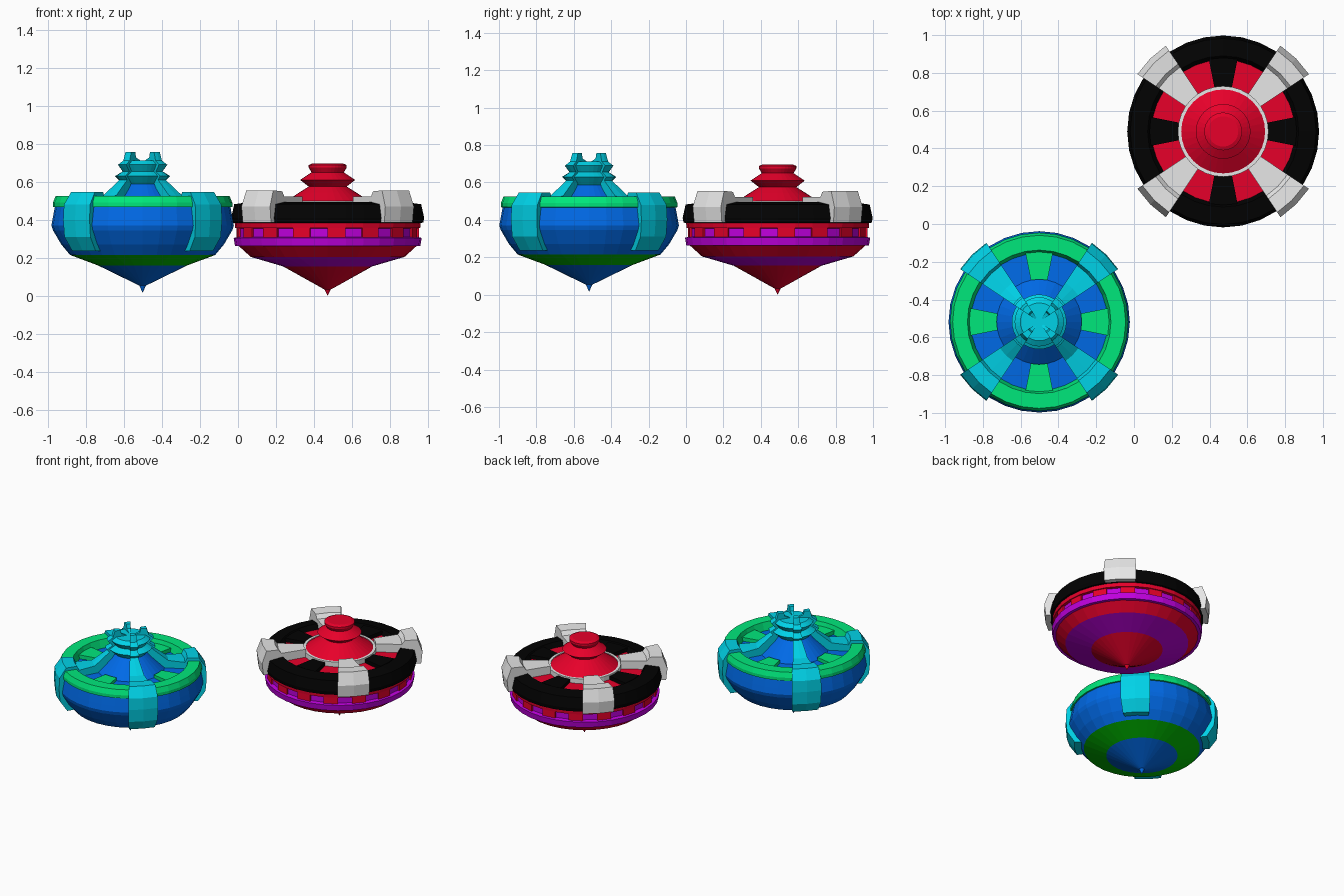
import bpy, bmesh, math

if "Cube" in bpy.data.objects:
    bpy.data.objects.remove(bpy.data.objects["Cube"])

SEG = 32
STEP = 2 * math.pi / SEG
BLUE_C = (-0.502, -0.518)
RED_C = (0.472, 0.490)


def material(name, srgb):
    m = bpy.data.materials.new(name)
    m.diffuse_color = [(c / 255 / 12.92) if c < 11 else ((c / 255 + 0.055) / 1.055) ** 2.4
                       for c in srgb] + [1.0]
    m.use_nodes = True
    m.node_tree.nodes["Principled BSDF"].inputs["Base Color"].default_value = m.diffuse_color
    return m


CYAN = material("cyan", (0, 218, 240))
BLUE = material("blue", (0, 108, 236))
MINT = material("mint green", (0, 236, 126))
GREEN = material("deep green", (0, 200, 0))
RED = material("red", (242, 0, 44))
PURPLE = material("purple", (192, 0, 222))
BLACK = material("black", (2, 2, 2))
GREY = material("light grey", (232, 232, 232))


def finish(name, bm, centre, mats):
    bmesh.ops.remove_doubles(bm, verts=bm.verts, dist=1e-5)
    bmesh.ops.recalc_face_normals(bm, faces=bm.faces)
    me = bpy.data.meshes.new(name)
    bm.to_mesh(me)
    bm.free()
    for m in mats:
        me.materials.append(m)
    ob = bpy.data.objects.new(name, me)
    ob.location = (centre[0], centre[1], 0)
    bpy.context.collection.objects.link(ob)
    return ob


def lathe(name, centre, pts, mats, bands=None, closed=False):
    """Turn an (r, z) profile; bands gives a material index per profile segment."""
    bm = bmesh.new()
    rings = [[bm.verts.new((r * math.cos(i * STEP), r * math.sin(i * STEP), z))
              for i in range(SEG)] if r > 0 else [bm.verts.new((0, 0, z))] * SEG
             for r, z in pts]
    pairs = list(zip(rings, rings[1:] + rings[:1] if closed else rings[1:]))
    for k, (a, b) in enumerate(pairs):
        for i in range(SEG):
            j = (i + 1) % SEG
            quad = list(dict.fromkeys((a[i], a[j], b[j], b[i])))
            f = bm.faces.new(quad)
            f.material_index = bands[k] if bands else 0
    return finish(name, bm, centre, mats)


def wedges(name, centre, pts, mat, starts, span):
    """Sweep a closed (r, z) section over `span` segments from each start segment."""
    bm = bmesh.new()
    for s in starts:
        secs = []
        for k in range(span + 1):
            a = (s + k) * STEP
            secs.append([bm.verts.new((r * math.cos(a), r * math.sin(a), z)) for r, z in pts])
        n = len(pts)
        for a, b in zip(secs, secs[1:]):
            for i in range(n):
                j = (i + 1) % n
                bm.faces.new((a[i], a[j], b[j], b[i]))
        bm.faces.new(secs[0])
        bm.faces.new(secs[-1][::-1])
    return finish(name, bm, centre, [mat])


DIAGONALS = [3, 11, 19, 27]
AXES = [-1, 7, 15, 23]

# ---- Blue top ----
lathe("blue_tip", BLUE_C, [(0, .015), (.02, .06), (0, .06)], [BLUE])
lathe("blue_body", BLUE_C,
      [(0, .05), (.02, .055), (.235, .16), (.382, .215), (.428, .27), (.472, .345),
       (.48, .37), (.473, .41), (.462, .468), (.37, .468), (.225, .475), (.10, .59), (0, .59)],
      [BLUE, GREEN], [0, 0, 1] + [0] * 9)
lathe("blue_top_rim", BLUE_C,
      [(.455, .465), (.472, .468), (.472, .49), (.458, .525), (.38, .525), (.362, .465)],
      [MINT], closed=True)
wedges("rim_tabs", BLUE_C, [(.225, .46), (.37, .46), (.37, .497), (.225, .497)],
       MINT, AXES, 2)
wedges("cyan_arms", BLUE_C,
       [(.40, .235), (.445, .235), (.495, .31), (.503, .40), (.498, .48), (.452, .547),
        (.375, .547), (.36, .515), (.25, .528), (.14, .615), (.09, .615), (.20, .47), (.40, .44)],
       CYAN, DIAGONALS, 2)
lathe("cyan_hub", BLUE_C,
      [(0, .58), (.10, .585), (.145, .63), (.105, .655), (.13, .69), (.10, .712), (0, .712)],
      [CYAN])
# Stepped uprights that carry each arm over the hub and end in a prong
wedges("hub_prongs", BLUE_C,
       [(.05, .60), (.135, .60), (.165, .63), (.125, .655), (.155, .69), (.122, .712),
        (.108, .757), (.07, .757), (.062, .728), (.025, .714)],
       CYAN, DIAGONALS, 2)

# ---- Red top ----
lathe("red_tip", RED_C, [(0, 0), (.02, .04), (0, .04)], [RED])
lathe("red_body", RED_C,
      [(0, .03), (.02, .035), (.235, .155), (.405, .205), (.468, .262), (.488, .263),
       (.495, .305), (.468, .31), (.468, .355), (.487, .357), (.49, .39), (.38, .39),
       (.38, .462), (.235, .465), (0, .465)],
      [RED, PURPLE], [0, 0, 1, 0, 1, 1, 1, 1, 0, 0, 0, 0, 0, 0])
wedges("waist_blocks", RED_C, [(.45, .308), (.48, .308), (.48, .357), (.45, .357)],
       RED, range(0, SEG, 2), 1)
lathe("black_ring", RED_C,
      [(.47, .383), (.503, .385), (.508, .41), (.492, .482), (.40, .495), (.378, .455)],
      [BLACK], closed=True)
wedges("black_tabs", RED_C, [(.238, .455), (.39, .455), (.39, .49), (.238, .49)],
       BLACK, AXES, 2)
wedges("grey_arms", RED_C,
       [(.47, .385), (.537, .385), (.546, .47), (.515, .555), (.43, .55), (.41, .522),
        (.238, .522), (.238, .455), (.47, .455)],
       GREY, DIAGONALS, 2)
lathe("grey_collar", RED_C, [(.222, .455), (.24, .455), (.24, .50), (.222, .50)],
      [GREY], closed=True)
lathe("red_hub", RED_C,
      [(0, .455), (.223, .455), (.223, .495), (.148, .545), (.10, .575), (.145, .61), (.085, .65),
       (.10, .675), (.10, .688), (.08, .697), (0, .697)], [RED])
